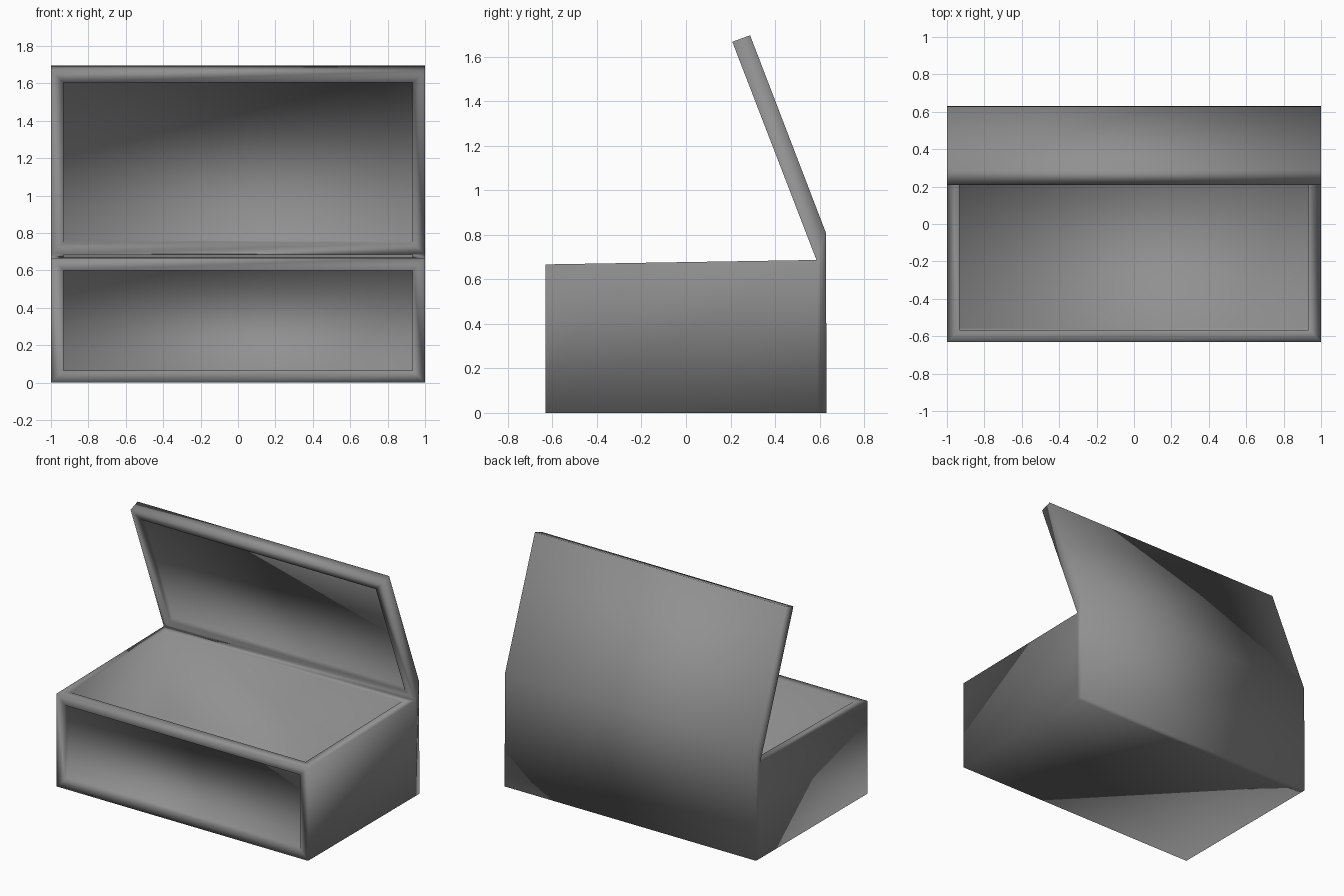
import bpy
import bmesh

cube = bpy.data.objects.get("Cube")
if cube:
    bpy.data.objects.remove(cube, do_unlink=True)

# Single flat grey
grey = bpy.data.materials.new("mid_grey")
grey.use_nodes = True
colour = (0.28, 0.28, 0.28, 1.0)
grey.diffuse_color = colour
grey.node_tree.nodes["Principled BSDF"].inputs["Base Color"].default_value = colour

HALF_WIDTH = 1.0
RIM = 0.066
PANEL_DEPTH = 0.035
BOX_DEPTH = 0.6

# Side profile in (y, z): base, back strip and raised lid
profile = {
    "front_low": (-0.632, 0.0),
    "hinge_low": (0.59, 0.0),
    "back_low": (0.632, 0.0),
    "back_high": (0.628, 0.81),
    "lid_tip_back": (0.288, 1.696),
    "lid_tip_front": (0.208, 1.667),
    "hinge_top": (0.586, 0.687),
    "front_top": (-0.632, 0.667),
}
side_panels = [
    ("front_low", "hinge_low", "hinge_top", "front_top"),
    ("hinge_low", "back_low", "back_high", "hinge_top"),
    ("hinge_top", "back_high", "lid_tip_back", "lid_tip_front"),
]
# Hollowed faces, by their profile edge: lid inside, box interior, front panel
hollows = {
    ("lid_tip_front", "hinge_top"): PANEL_DEPTH,
    ("hinge_top", "front_top"): BOX_DEPTH,
    ("front_top", "front_low"): PANEL_DEPTH,
}

bm = bmesh.new()
left, right = [
    {name: bm.verts.new((x, y, z)) for name, (y, z) in profile.items()}
    for x in (HALF_WIDTH, -HALF_WIDTH)
]

# Side walls
for names in side_panels:
    for side in (left, right):
        bm.faces.new([side[n] for n in names])

# Faces spanning the width
panels = []
names = list(profile)
for a, b in zip(names, names[1:] + names[:1]):
    face = bm.faces.new((left[a], left[b], right[b], right[a]))
    if (a, b) in hollows:
        panels.append((face, hollows[a, b]))
bmesh.ops.recalc_face_normals(bm, faces=bm.faces[:])
bm.normal_update()

# Flat rim, then straight walls down to each floor
bmesh.ops.inset_individual(bm, faces=[f for f, _ in panels], thickness=RIM,
                           depth=0.0, use_even_offset=True)
for face, depth in panels:
    inward = -face.normal.copy()
    floor = bmesh.ops.extrude_discrete_faces(bm, faces=[face])["faces"][0]
    bmesh.ops.translate(bm, verts=floor.verts[:], vec=inward * depth)
bmesh.ops.recalc_face_normals(bm, faces=bm.faces[:])
for face in bm.faces:
    face.smooth = True

mesh = bpy.data.meshes.new("open_case")
bm.to_mesh(mesh)
bm.free()
mesh.materials.append(grey)
case = bpy.data.objects.new("open_case", mesh)
bpy.context.collection.objects.link(case)
